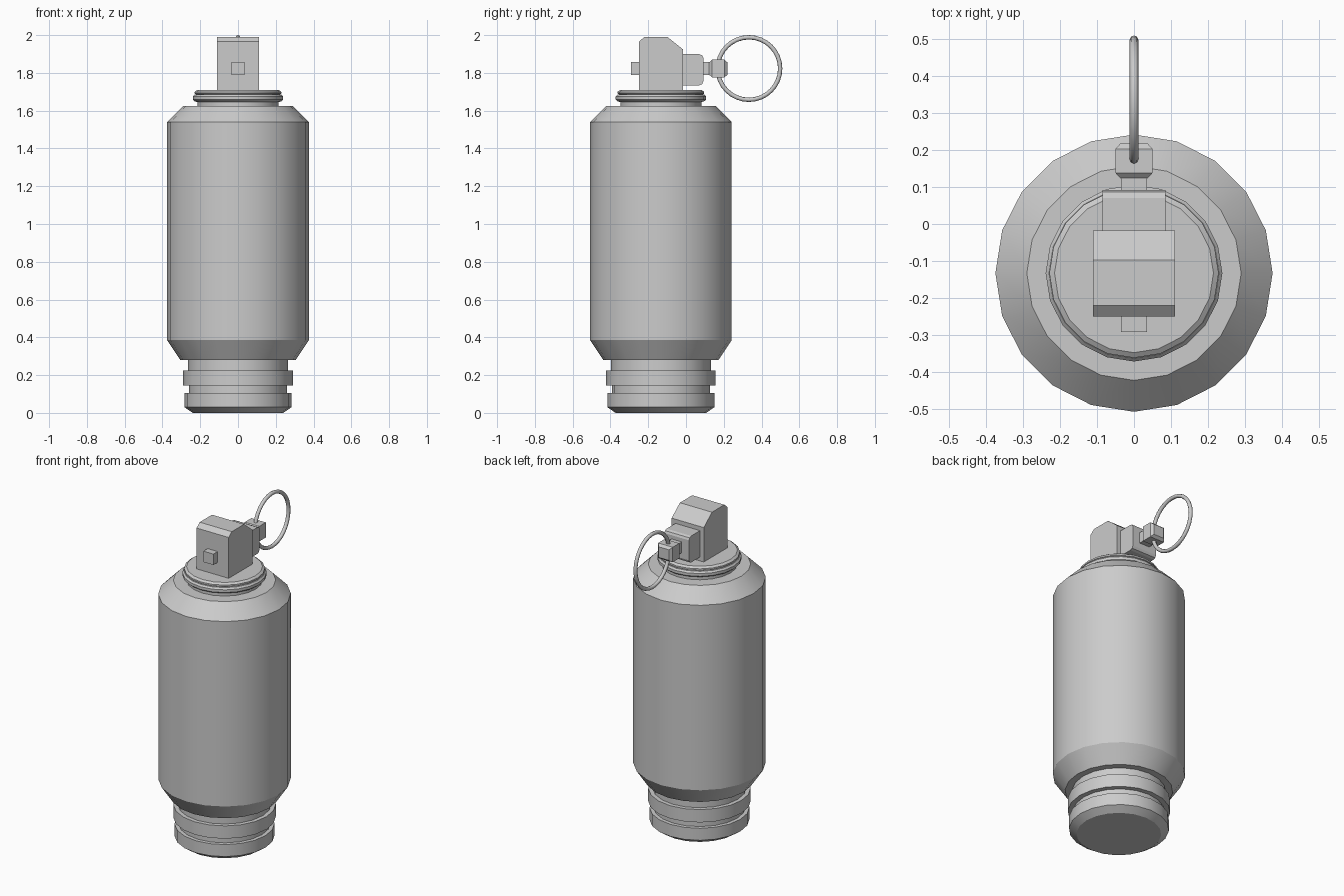
import bpy, bmesh, math
from mathutils import Vector

if "Cube" in bpy.data.objects:
    bpy.data.objects.remove(bpy.data.objects["Cube"])

AXIS_Y = -0.133   # centre line of the canister


def finish(name, bm, angle=30):
    bmesh.ops.recalc_face_normals(bm, faces=bm.faces[:])
    me = bpy.data.meshes.new(name)
    bm.to_mesh(me)
    bm.free()
    ob = bpy.data.objects.new(name, me)
    bpy.context.collection.objects.link(ob)
    bpy.ops.object.select_all(action='DESELECT')
    ob.select_set(True)
    bpy.context.view_layer.objects.active = ob
    bpy.ops.object.shade_smooth_by_angle(angle=math.radians(angle))
    return ob


def skin(bm, rings, caps=True):
    """Join equal-length closed vertex rings with quads and cap the ends."""
    loops = [[bm.verts.new(p) for p in r] for r in rings]
    n = len(loops[0])
    for a, b in zip(loops, loops[1:]):
        for i in range(n):
            j = (i + 1) % n
            bm.faces.new((a[i], a[j], b[j], b[i]))
    if caps:
        bm.faces.new(loops[0][::-1])
        bm.faces.new(loops[-1])


def lathe(name, profile, sides=20):
    bm = bmesh.new()
    turn = [2 * math.pi * i / sides for i in range(sides)]
    skin(bm, [[(r * math.cos(a), AXIS_Y + r * math.sin(a), z) for a in turn]
              for r, z in profile])
    return finish(name, bm)


def extrude_x(name, outline, half):
    """Side outline (y, z) extruded symmetrically across x."""
    bm = bmesh.new()
    skin(bm, [[(x, y, z) for y, z in outline] for x in (-half, half)])
    return finish(name, bm, 20)


def loft_y(name, stations, zc):
    """Rectangular sections (y, half width, half height) along y."""
    bm = bmesh.new()
    skin(bm, [[(sx * w, y, zc + sz * h) for sx, sz in
               ((-1, -1), (1, -1), (1, 1), (-1, 1))] for y, w, h in stations])
    return finish(name, bm, 20)


# Canister with grooved base
lathe("canister_body", [
    (0.24, 0), (0.283, 0.03), (0.283, 0.105), (0.26, 0.105), (0.26, 0.145),
    (0.29, 0.145), (0.29, 0.225), (0.265, 0.225), (0.265, 0.28), (0.305, 0.28),
    (0.375, 0.385), (0.375, 1.54), (0.29, 1.625)])

# Threaded collar on the shoulder
lathe("collar", [
    (0.215, 1.61), (0.215, 1.645), (0.23, 1.65), (0.239, 1.658), (0.239, 1.675),
    (0.23, 1.685), (0.219, 1.685), (0.229, 1.69), (0.229, 1.70), (0.215, 1.71)])

# Fuze head and its rear housing
extrude_x("fuze_head", [
    (-0.25, 1.70), (-0.25, 1.965), (-0.22, 1.99), (-0.098, 1.99),
    (-0.017, 1.925), (-0.017, 1.70)], 0.111)
extrude_x("rear_housing", [
    (-0.03, 1.734), (0.07, 1.734), (0.085, 1.740), (0.092, 1.755),
    (0.092, 1.88), (0.086, 1.893), (0.07, 1.899), (-0.03, 1.899)], 0.085)

# Pin: front end, neck and chamfered knob
loft_y("pin_front", [(-0.292, 0.035, 0.034), (-0.24, 0.035, 0.034)], 1.823)
loft_y("pin_neck", [(0.08, 0.035, 0.034), (0.14, 0.035, 0.034)], 1.823)
loft_y("pin_knob", [(0.123, 0.036, 0.033), (0.138, 0.05, 0.047),
                    (0.203, 0.05, 0.047), (0.219, 0.036, 0.033)], 1.823)

# Pull ring
bpy.ops.mesh.primitive_torus_add(
    major_radius=0.1655, minor_radius=0.0115, major_segments=32, minor_segments=8,
    location=(0, 0.333, 1.823), rotation=(0, math.pi / 2, 0))
ring = bpy.context.object
ring.name = "pull_ring"
bpy.ops.object.shade_smooth_by_angle(angle=math.radians(60))
